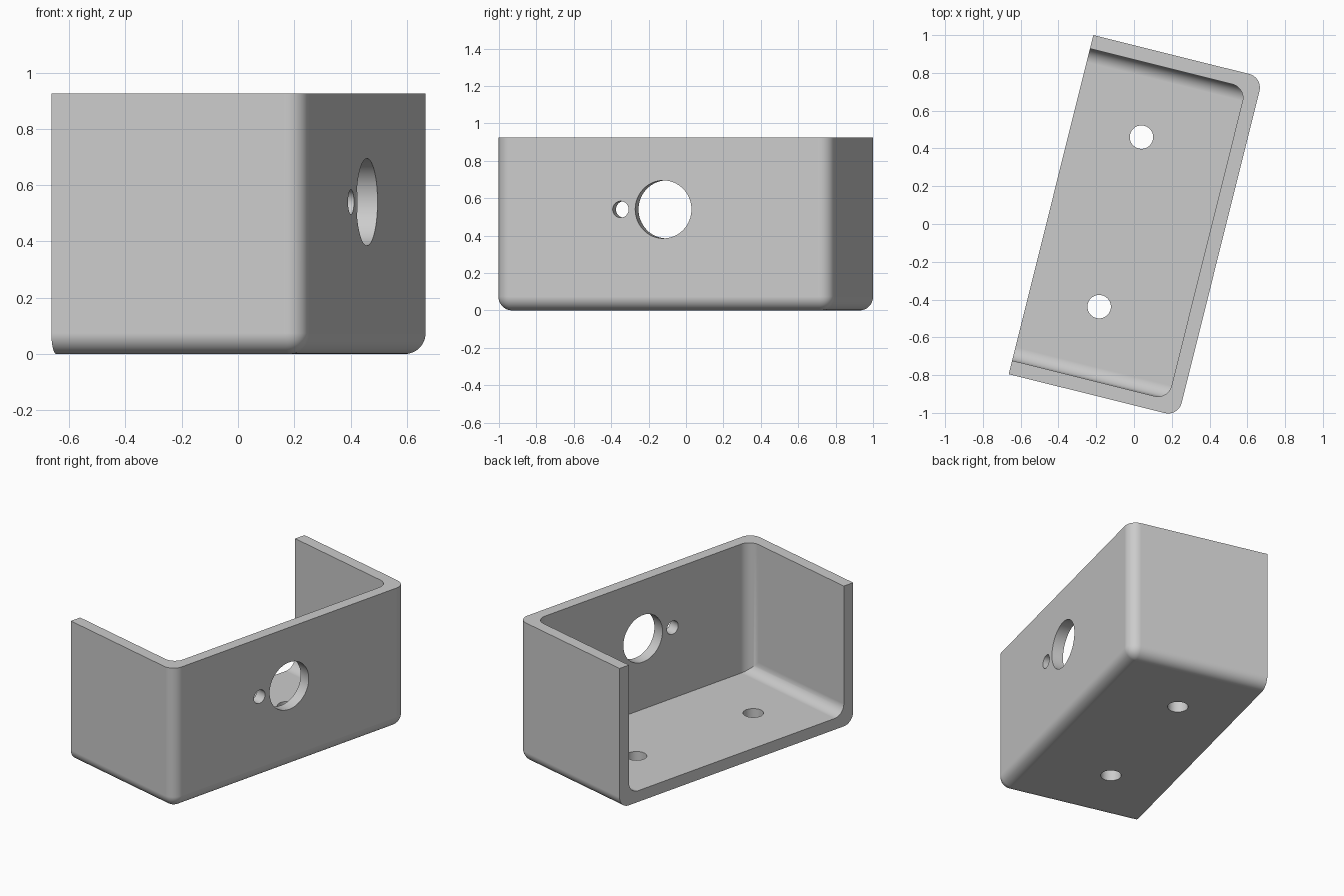
import bpy, bmesh, math
from mathutils import Matrix

if "Cube" in bpy.data.objects:
    bpy.data.objects.remove(bpy.data.objects["Cube"])

L, D, H = 1.85, 0.925, 0.925      # length, depth, height
T, R = 0.074, 0.074               # wall thickness, fillet radius
PLACE = Matrix.Translation((-0.663, -0.795, 0)) @ Matrix.Rotation(math.radians(-14), 4, 'Z')


def add_object(name, bm):
    bmesh.ops.recalc_face_normals(bm, faces=bm.faces)
    mesh = bpy.data.meshes.new(name)
    bm.to_mesh(mesh)
    bm.free()
    obj = bpy.data.objects.new(name, mesh)
    bpy.context.collection.objects.link(obj)
    obj.matrix_world = PLACE
    return obj


def filleted_box(name, lo, hi, rule):
    """Box from lo to hi, rounding the edges whose midpoint and direction satisfy the rule."""
    bm = bmesh.new()
    bmesh.ops.create_cube(bm, size=1)
    for v in bm.verts:
        v.co = [lo[i] if v.co[i] < 0 else hi[i] for i in range(3)]
    picked = []
    for e in bm.edges:
        mid = (e.verts[0].co + e.verts[1].co) / 2
        d = e.verts[1].co - e.verts[0].co
        axis = max(range(3), key=lambda i: abs(d[i]))
        if rule(axis, abs(mid.x - hi[0]) < 1e-4, abs(mid.z - lo[2]) < 1e-4):
            picked.append(e)
    bmesh.ops.bevel(bm, geom=picked, offset=R, offset_type='OFFSET',
                    segments=12, profile=0.5, affect='EDGES')
    return add_object(name, bm)


def drill(name, radius, centre, axis):
    bm = bmesh.new()
    turn = Matrix.Rotation(math.pi / 2, 4, 'Y') if axis == 'X' else Matrix.Identity(4)
    bmesh.ops.create_cone(bm, cap_ends=True, segments=64, radius1=radius, radius2=radius,
                          depth=0.3, matrix=Matrix.Translation(centre) @ turn)
    return add_object(name, bm)


# Outer shell: closed-side corners and all bottom edges except the open side are rounded
bracket = filleted_box("bracket", (0, 0, 0), (D, L, H),
                       lambda axis, back, low: (axis == 2 and back) or (axis == 1 and back and low)
                       or (axis == 0 and low))

# Inner cavity: rounded wall corners and end-wall floor edges, sharp against the long wall
cutters = [filleted_box("cavity_cutter", (-0.2, T, T), (D - T, L - T, H + 0.2),
                        lambda axis, back, low: (axis == 2 and back) or (axis == 0 and low))]

# Shaft and pin holes through the long wall
cutters.append(drill("shaft_hole_cutter", 0.155, (D - T / 2, L / 2, 0.54), 'X'))
cutters.append(drill("pin_hole_cutter", 0.044, (D - T / 2, 0.69, 0.54), 'X'))
# Mounting holes through the floor
for i, y in enumerate((L / 4, 3 * L / 4)):
    cutters.append(drill(f"mounting_hole_cutter_{i + 1}", 0.062, (0.378, y, T / 2), 'Z'))

bpy.context.view_layer.objects.active = bracket
bracket.select_set(True)
for c in cutters:
    mod = bracket.modifiers.new(c.name, 'BOOLEAN')
    mod.operation, mod.solver, mod.object = 'DIFFERENCE', 'EXACT', c
    bpy.ops.object.modifier_apply(modifier=mod.name)
    bpy.data.objects.remove(c, do_unlink=True)

# Smooth fillets, crisp edges
bpy.ops.object.select_all(action='DESELECT')
bracket.select_set(True)
bpy.ops.object.shade_smooth_by_angle(angle=math.radians(30))
weighted = bracket.modifiers.new("flat_face_normals", 'WEIGHTED_NORMAL')
weighted.keep_sharp = True

grey = bpy.data.materials.new("plain_grey")
grey.diffuse_color = (0.6, 0.6, 0.6, 1)
grey.use_nodes = True
grey.node_tree.nodes["Principled BSDF"].inputs["Base Color"].default_value = grey.diffuse_color
bracket.data.materials.clear()
bracket.data.materials.append(grey)
